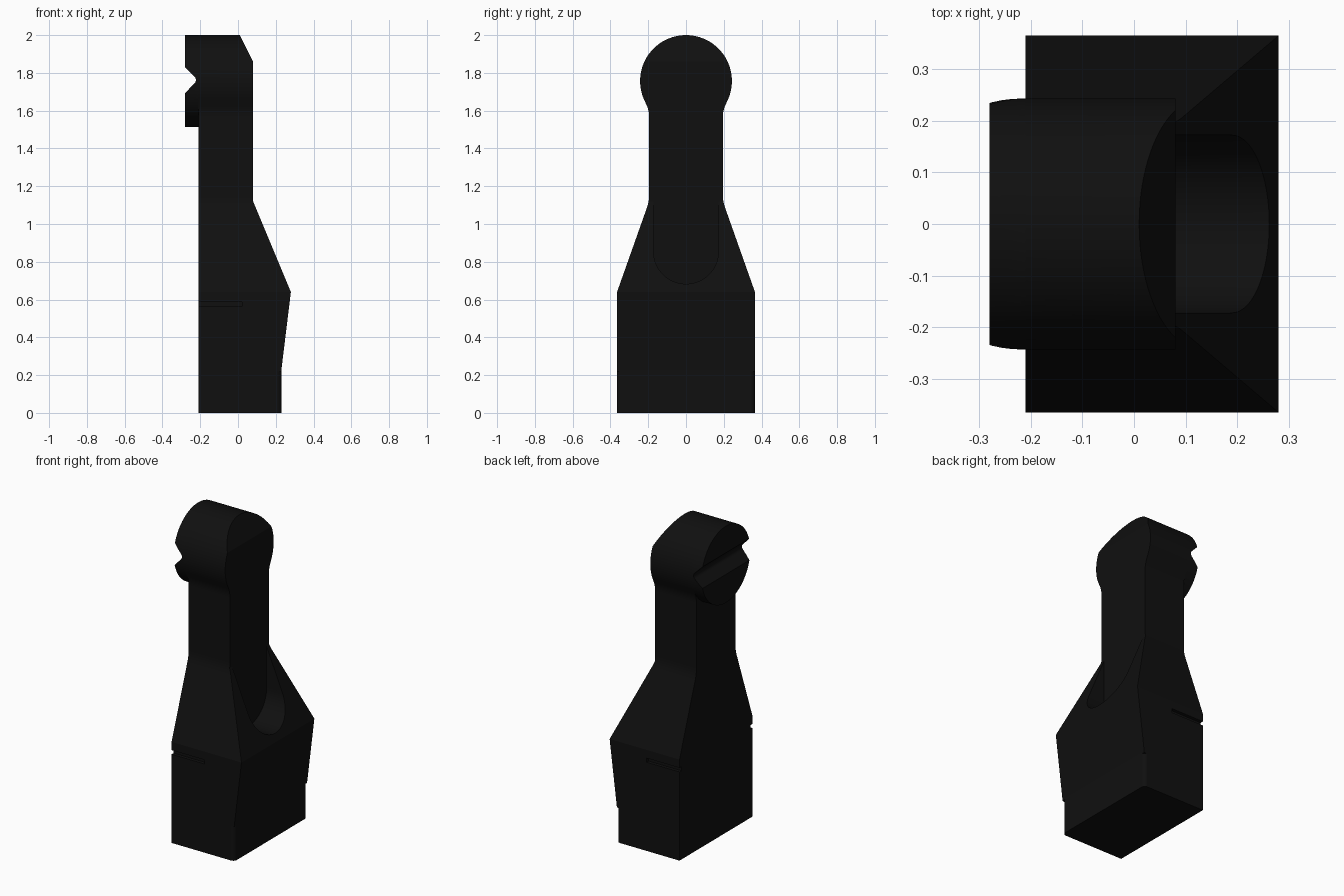
import bpy, bmesh
from math import sin, cos, pi, radians, sqrt, ceil
from mathutils import Vector

if "Cube" in bpy.data.objects:
    bpy.data.objects.remove(bpy.data.objects["Cube"])

STEP = radians(4.5)


def arc(cx, cy, r, a0, a1):
    """Points on an arc, angles in degrees."""
    a0, a1 = radians(a0), radians(a1)
    n = max(2, ceil(abs(a1 - a0) / STEP - 1e-6))
    return [(cx + r * cos(a0 + (a1 - a0) * i / n),
             cy + r * sin(a0 + (a1 - a0) * i / n)) for i in range(n + 1)]


def round_corner(p, c, q, r):
    """Rounded corner at c between the lines to p and q."""
    p, c, q = Vector(p), Vector(c), Vector(q)
    u, v = (p - c).normalized(), (q - c).normalized()
    half = u.angle(v) / 2
    center = c + (u + v).normalized() * (r / sin(half))
    a, b = c + u * (r / (sin(half) / cos(half))), c + v * (r / (sin(half) / cos(half)))
    da, db = a - center, b - center
    n = max(2, ceil((pi - 2 * half) / STEP))
    return [tuple(center + (da.lerp(db, i / n)).normalized() * r) for i in range(n + 1)]


def prism(name, pts, axis, lo, hi):
    """Extrude a 2D outline along an axis; outline uses the other two axes in order."""
    def place(p, d):
        return {'x': (d, p[0], p[1]), 'y': (p[0], d, p[1]), 'z': (p[0], p[1], d)}[axis]
    bm = bmesh.new()
    a = [bm.verts.new(place(p, lo)) for p in pts]
    b = [bm.verts.new(place(p, hi)) for p in pts]
    n = len(pts)
    bm.faces.new(a)
    bm.faces.new(b[::-1])
    for i in range(n):
        j = (i + 1) % n
        bm.faces.new((a[i], b[i], b[j], a[j]))
    bmesh.ops.recalc_face_normals(bm, faces=bm.faces)
    mesh = bpy.data.meshes.new(name)
    bm.to_mesh(mesh)
    bm.free()
    obj = bpy.data.objects.new(name, mesh)
    bpy.context.collection.objects.link(obj)
    return obj


def combine(target, tool, operation):
    mod = target.modifiers.new("combine", 'BOOLEAN')
    mod.operation, mod.object, mod.solver = operation, tool, 'EXACT'
    bpy.context.view_layer.objects.active = target
    bpy.ops.object.modifier_apply(modifier=mod.name)
    bpy.data.objects.remove(tool)


def rect(x0, y0, x1, y1):
    return [(x0, y0), (x1, y0), (x1, y1), (x0, y1)]


HEAD_Z, HEAD_R = 1.757, 0.243

# Side outline: round head, narrow neck, flared block
t = radians(-25)
head_end = (HEAD_R * cos(t), HEAD_Z + HEAD_R * sin(t))
k = (0.195 - head_end[0]) / sin(t)
neck_top = (0.195, head_end[1] - k * cos(t))
right = [(0.365, 0), (0.365, 0.64)]
right += round_corner((0.365, 0.64), (0.195, 1.12), neck_top, 0.2)
right += round_corner((0.195, 1.12), neck_top, head_end, 0.15)
right += arc(0, HEAD_Z, HEAD_R, -25, 90)
outline = right + [(-y, z) for y, z in right[-2::-1]]
body = prism("body", outline, 'x', -0.21, 0.4)

# Front outline: tapered block, sloped shoulder, chamfered top
front = [(-0.4, -0.1), (-0.4, 2.1), (-0.04, 2.1), (0.08, 1.86), (0.08, 1.12),
         (0.28, 0.64), (0.23, 0.23), (0.23, -0.1)]
combine(body, prism("front_outline", front, 'y', -0.6, 0.6), 'INTERSECT')

# Round boss behind the head
disc = arc(0, HEAD_Z, HEAD_R, -270, 90)[:-1]
combine(body, prism("head_boss", disc, 'x', -0.28, -0.21), 'UNION')

# Rounded V groove across the boss
groove = [(-0.32, 1.871), (-0.32, 1.653)]
groove += round_corner((-0.32, 1.653), (-0.213, 1.762), (-0.32, 1.871), 0.025)
combine(body, prism("head_groove", groove, 'y', -0.5, 0.5), 'DIFFERENCE')

# U-shaped pocket running from the neck into the sloped shoulder
pocket = arc(0, 0.855, 0.172, -180, 0) + [(0.172, 1.3), (-0.172, 1.3)]
combine(body, prism("shoulder_pocket", pocket, 'x', 0.08, 0.5), 'DIFFERENCE')

for side in (-1, 1):
    # Short slot on each side, open at the rear edge
    slot = prism("side_slot", rect(-0.3, side * 0.345, 0.02, side * 0.45), 'z', 0.562, 0.588)
    combine(body, slot, 'DIFFERENCE')
    # Rounded lower front corners
    corner = arc(0.205, 0.34, 0.025, 0, 90) + [(0.205, 0.45), (0.35, 0.45), (0.35, 0.34)]
    corner = prism("base_corner", [(x, side * y) for x, y in corner], 'z', -0.1, 0.22)
    combine(body, corner, 'DIFFERENCE')

# Near-black finish and smooth rounded areas
black = bpy.data.materials.new("black_finish")
black.diffuse_color = (0.005, 0.005, 0.005, 1)
black.use_nodes = True
black.node_tree.nodes["Principled BSDF"].inputs["Base Color"].default_value = black.diffuse_color
body.data.materials.clear()
body.data.materials.append(black)
bpy.ops.object.select_all(action='DESELECT')
body.select_set(True)
bpy.context.view_layer.objects.active = body
bpy.ops.object.shade_smooth_by_angle(angle=radians(6.5))
